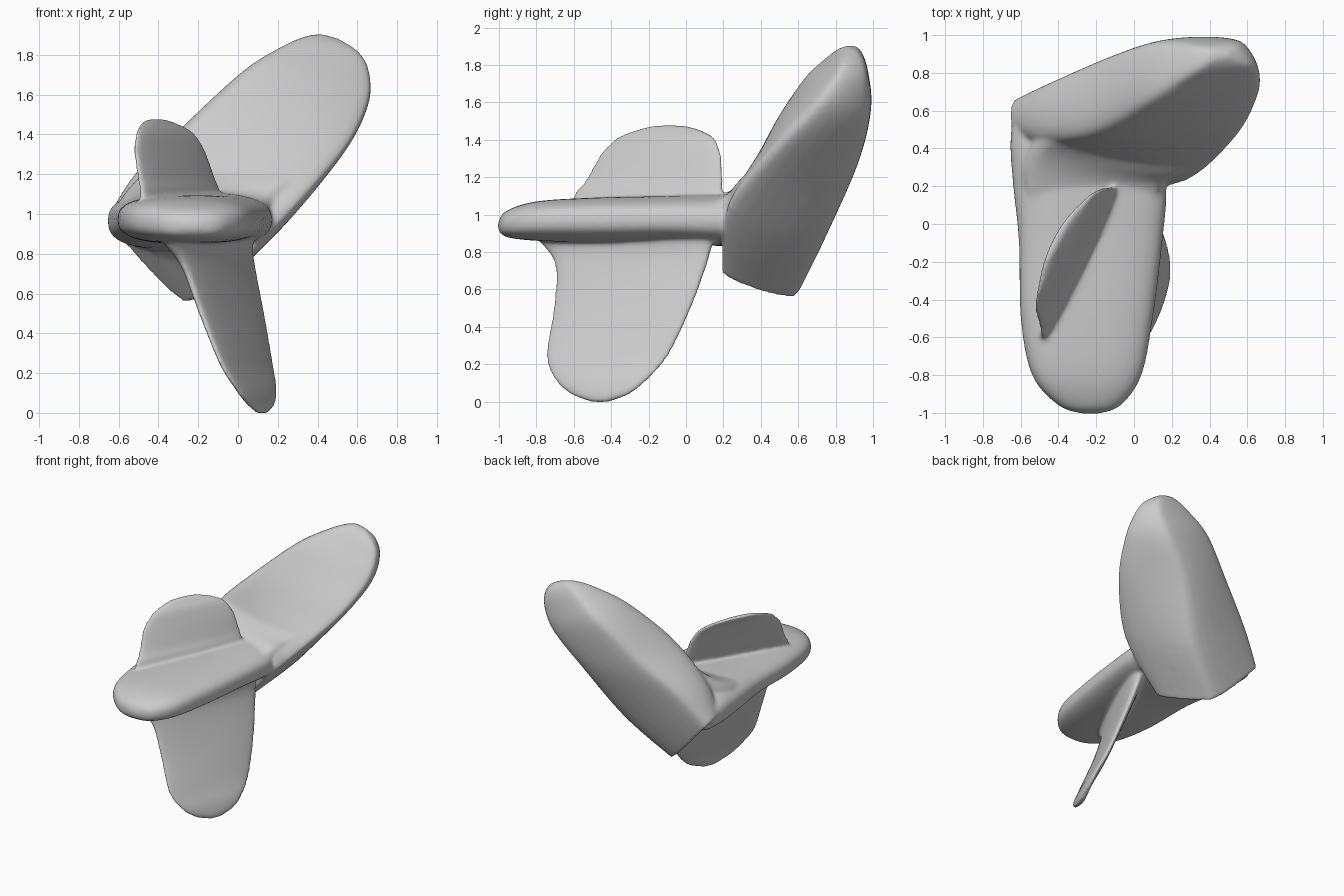
import bpy, bmesh, math
from mathutils import Vector

cube = bpy.data.objects.get("Cube")
if cube:
    bpy.data.objects.remove(cube)

SIDES = 32


def spline(a, b, c, d, t, pull=0.35):
    """Cubic through b and c, with tangents taken from the neighbours."""
    m, n = (c - a) * pull, (d - b) * pull
    s = t * t
    u = s * t
    return b * (2 * u - 3 * s + 1) + m * (u - 2 * s + t) + c * (3 * s - 2 * u) + n * (u - s)


def closed_ring(points):
    """Round a few corner points into a smooth section."""
    pts = [Vector(p) for p in points]
    k, per = len(pts), SIDES // len(pts)
    return [spline(pts[i - 1], pts[i], pts[(i + 1) % k], pts[(i + 2) % k], j / per)
            for i in range(k) for j in range(per)]


def lens_ring(z, start, end, thick):
    """Thin section of a fin between two plan points, with blunt ends."""
    p, q = Vector((*start, z)), Vector((*end, z))
    mid, half = (p + q) / 2, (q - p) / 2
    side = Vector((-half.y, half.x, 0)).normalized() * thick / 2
    ring = []
    for i in range(SIDES):
        a = math.tau * i / SIDES
        s = math.sin(a)
        ring.append(mid + half * math.cos(a) + side * math.copysign(abs(s) ** 0.75, s))
    return ring


def slab_ring(y, x0, x1, z0, z1):
    """Rounded-box section of the hull."""
    ring = []
    for i in range(SIDES):
        a = math.tau * i / SIDES
        c, s = math.cos(a), math.sin(a)
        ring.append(Vector(((x0 + x1) / 2 + (x1 - x0) / 2 * math.copysign(abs(c) ** 0.75, c), y,
                            (z0 + z1) / 2 + (z1 - z0) / 2 * math.copysign(abs(s) ** 0.75, s))))
    return ring


def loft(bm, rings, steps=6):
    """Skin the sections smoothly and close both ends."""
    last = len(rings) - 1
    rows = []
    for i in range(last):
        near = [rings[max(i - 1, 0)], rings[i], rings[i + 1], rings[min(i + 2, last)]]
        for j in range(steps):
            rows.append([spline(*p, j / steps, 0.5) for p in zip(*near)])
    rows.append(rings[-1])
    rows = [[bm.verts.new(p) for p in row] for row in rows]
    faces = [bm.faces.new((r[i - 1], r[i], s[i], s[i - 1]))
             for r, s in zip(rows, rows[1:]) for i in range(SIDES)]
    for row in (rows[0], rows[-1]):
        centre = bm.verts.new(sum((v.co for v in row), Vector()) / SIDES)
        faces += [bm.faces.new((row[i - 1], row[i], centre)) for i in range(SIDES)]
    bmesh.ops.recalc_face_normals(bm, faces=faces)


bm = bmesh.new()

# Flat hull with a rounded nose
loft(bm, [slab_ring(*s) for s in (
    (-1.005, -0.27, -0.19, 0.92, 0.96), (-0.96, -0.4, -0.07, 0.88, 1.02),
    (-0.8, -0.54, 0.04, 0.86, 1.07), (-0.5, -0.6, 0.1, 0.85, 1.09),
    (-0.1, -0.61, 0.15, 0.85, 1.1), (0.2, -0.64, 0.17, 0.83, 1.11),
    (0.42, -0.655, 0.1, 0.82, 1.11), (0.58, -0.64, -0.1, 0.83, 1.07))])

# Wing root, curving up from the hull into the wing
loft(bm, [closed_ring(s) for s in (
    ((-0.5, -0.05, 1.04), (-0.5, -0.05, 0.9), (0.05, -0.05, 0.9), (0.05, -0.05, 1.04)),
    ((-0.55, 0.22, 1.1), (-0.55, 0.32, 0.88), (0.07, 0.25, 0.88), (0.12, 0.19, 1.08)),
    ((-0.48, 0.39, 1.19), (-0.44, 0.55, 1.02), (0.13, 0.45, 1.0), (0.24, 0.27, 1.16)),
    ((-0.34, 0.47, 1.32), (-0.3, 0.7, 1.2), (0.26, 0.55, 1.14), (0.37, 0.38, 1.27)))])

# Thick swept wing: front-left edge, back-left edge, back ridge, right edge
loft(bm, [closed_ring(s) for s in (
    ((-0.61, 0.46, 0.97), (-0.63, 0.66, 0.92), (-0.28, 0.58, 0.56), (-0.06, 0.19, 0.69)),
    ((-0.48, 0.44, 1.19), (-0.44, 0.75, 1.16), (0.03, 0.72, 0.85), (0.28, 0.23, 1.04)),
    ((-0.22, 0.48, 1.46), (-0.18, 0.86, 1.41), (0.28, 0.9, 1.25), (0.54, 0.46, 1.34)),
    ((0.06, 0.63, 1.72), (0.08, 0.95, 1.67), (0.48, 0.97, 1.51), (0.65, 0.67, 1.57)),
    ((0.24, 0.75, 1.84), (0.27, 0.95, 1.81), (0.56, 0.97, 1.69), (0.65, 0.79, 1.73)),
    ((0.35, 0.82, 1.89), (0.37, 0.93, 1.88), (0.55, 0.95, 1.81), (0.6, 0.84, 1.82)),
    ((0.42, 0.87, 1.905), (0.43, 0.91, 1.9), (0.5, 0.91, 1.88), (0.5, 0.88, 1.885)))])

# Upper fin, leaning to the right
loft(bm, [lens_ring(*s) for s in (
    (0.97, (-0.48, -0.66), (-0.08, 0.2), 0.09), (1.12, (-0.49, -0.59), (-0.1, 0.2), 0.08),
    (1.18, (-0.5, -0.54), (-0.12, 0.2), 0.07), (1.32, (-0.52, -0.46), (-0.17, 0.19), 0.06),
    (1.41, (-0.51, -0.37), (-0.23, 0.155), 0.055), (1.455, (-0.49, -0.26), (-0.31, 0.08), 0.05),
    (1.478, (-0.45, -0.16), (-0.38, -0.01), 0.04))])

# Lower fin, slanting to the left as it goes down
loft(bm, [lens_ring(*s) for s in (
    (0.95, (-0.42, -0.87), (0.06, 0.18), 0.22), (0.83, (-0.34, -0.76), (0.06, 0.14), 0.14),
    (0.72, (-0.27, -0.7), (0.08, 0.11), 0.1), (0.5, (-0.19, -0.71), (0.125, 0.03), 0.08),
    (0.25, (-0.09, -0.75), (0.17, -0.09), 0.065), (0.12, (-0.01, -0.705), (0.19, -0.2), 0.06),
    (0.04, (0.05, -0.62), (0.18, -0.3), 0.05), (-0.003, (0.1, -0.51), (0.14, -0.41), 0.04))])

mesh = bpy.data.meshes.new("finned_hull")
bm.to_mesh(mesh)
bm.free()
hull = bpy.data.objects.new("finned_hull", mesh)
bpy.context.collection.objects.link(hull)

# Plain grey finish
grey = bpy.data.materials.new("plain_grey")
grey.use_nodes = True
colour = (0.6, 0.6, 0.6, 1)
grey.diffuse_color = colour
grey.node_tree.nodes["Principled BSDF"].inputs["Base Color"].default_value = colour
mesh.materials.append(grey)

# Fuse the parts into one skin with soft joints
fuse = hull.modifiers.new("fuse", 'REMESH')
fuse.mode = 'VOXEL'
fuse.voxel_size = 0.01
fuse.use_smooth_shade = True
soften = hull.modifiers.new("soften", 'SMOOTH')
soften.factor = 0.5
soften.iterations = 20
